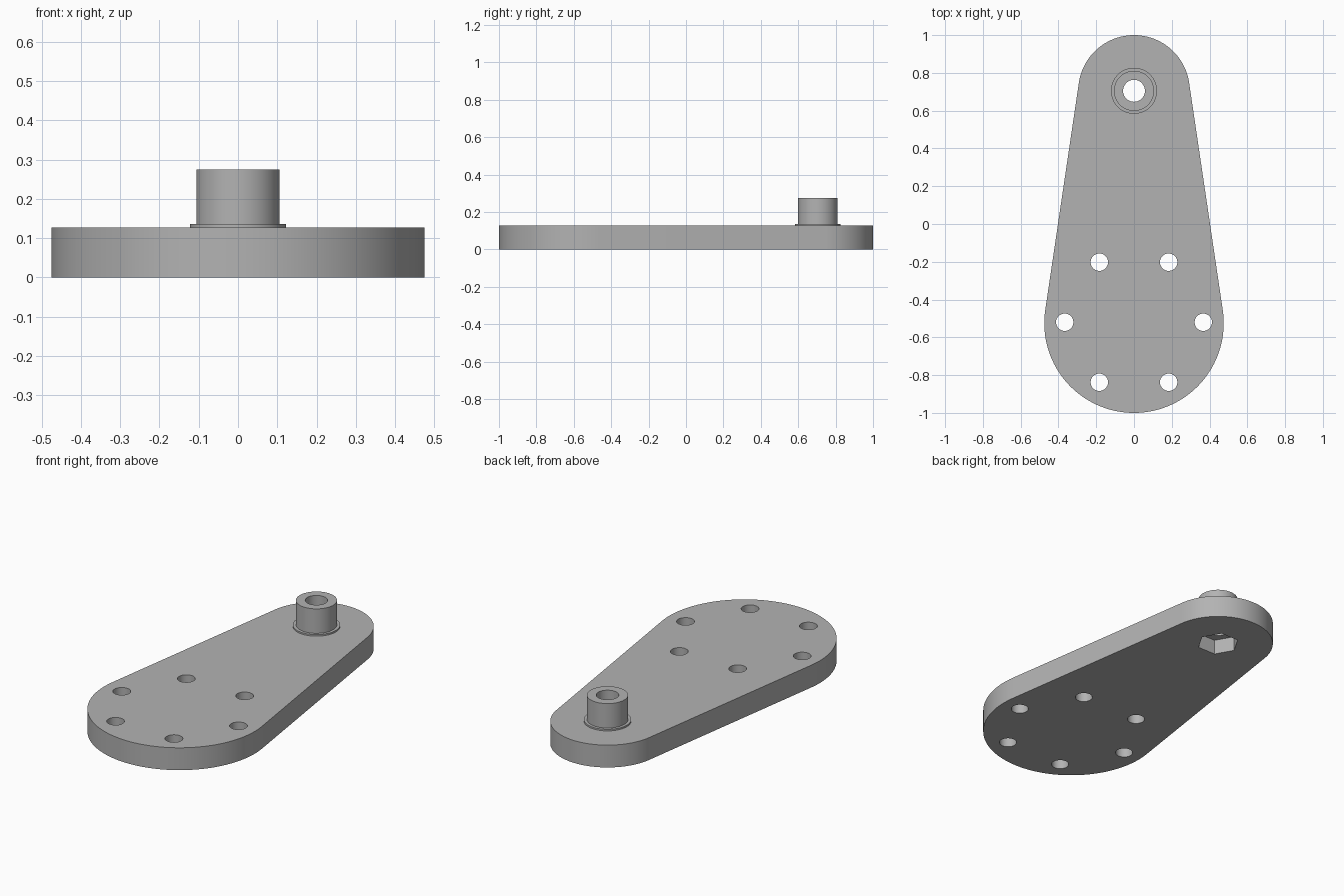
import bpy, bmesh
from math import sin, cos, pi, acos, radians

cube = bpy.data.objects.get("Cube")
if cube:
    bpy.data.objects.remove(cube)

grey = bpy.data.materials.new("grey metal")
grey.use_nodes = True
grey.diffuse_color = (0.45, 0.45, 0.45, 1)
grey.node_tree.nodes["Principled BSDF"].inputs["Base Color"].default_value = grey.diffuse_color

HEEL_Y, HEEL_R = -0.525, 0.475
TOE_Y, TOE_R = 0.705, 0.295
THICK = 0.127


def arc(x, y, r, start, end, n):
    return [(x + r * cos(start + (end - start) * i / n),
             y + r * sin(start + (end - start) * i / n)) for i in range(n + 1)]


def circle(x, y, r, n=64):
    return arc(x, y, r, 0, 2 * pi, n)[:-1]


def prism(name, outline, z0, z1):
    """Extrude a closed outline between two heights."""
    bm = bmesh.new()
    face = bm.faces.new([bm.verts.new((x, y, z0)) for x, y in outline])
    ext = bmesh.ops.extrude_face_region(bm, geom=[face])
    bmesh.ops.translate(bm, vec=(0, 0, z1 - z0),
                        verts=[v for v in ext["geom"] if isinstance(v, bmesh.types.BMVert)])
    bmesh.ops.recalc_face_normals(bm, faces=bm.faces)
    mesh = bpy.data.meshes.new(name)
    bm.to_mesh(mesh)
    bm.free()
    mesh.materials.append(grey)
    obj = bpy.data.objects.new(name, mesh)
    bpy.context.collection.objects.link(obj)
    return obj


def boolean(obj, other, operation):
    """Combine two solids, then drop the helper."""
    mod = obj.modifiers.new(operation.lower(), "BOOLEAN")
    mod.operation, mod.object, mod.solver = operation, other, "EXACT"
    bpy.ops.object.select_all(action="DESELECT")
    bpy.context.view_layer.objects.active = obj
    obj.select_set(True)
    bpy.ops.object.modifier_apply(modifier=mod.name)
    bpy.data.objects.remove(other)


# Tapered plate: two end arcs joined by their common tangents
tangent = pi / 2 - acos((HEEL_R - TOE_R) / (TOE_Y - HEEL_Y))
outline = (arc(0, TOE_Y, TOE_R, tangent, pi - tangent, 48)
           + arc(0, HEEL_Y, HEEL_R, pi - tangent, 2 * pi + tangent, 72))
body = prism("tapered_plate", outline, 0, THICK)

# Collar and upright boss
boolean(body, prism("collar", circle(0, TOE_Y, 0.122), 0.06, 0.136), "UNION")
boolean(body, prism("boss", circle(0, TOE_Y, 0.106), 0.1, 0.275), "UNION")

# Bore, hexagonal nut pocket underneath, ring of bolt holes
boolean(body, prism("bore", circle(0, TOE_Y, 0.058, 48), -0.1, 0.4), "DIFFERENCE")
boolean(body, prism("nut_pocket", circle(0, TOE_Y, 0.112, 6), -0.1, 0.085), "DIFFERENCE")
for i in range(6):
    a = i * pi / 3
    hole = prism("bolt_hole", circle(0.367 * cos(a), HEEL_Y + 0.005 + 0.367 * sin(a), 0.046, 40), -0.1, 0.3)
    boolean(body, hole, "DIFFERENCE")

bpy.ops.object.shade_smooth_by_angle(angle=radians(30))
